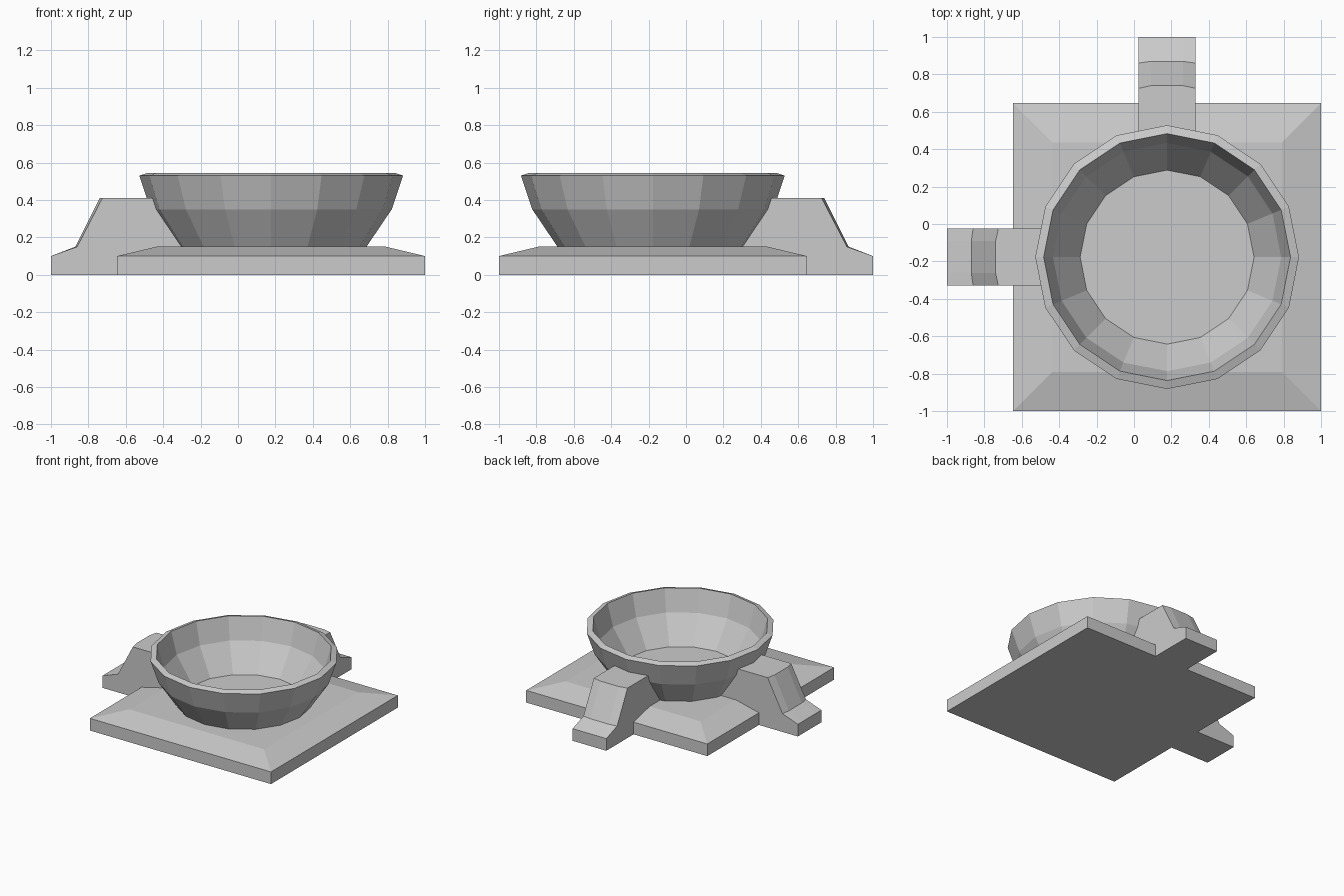
import bpy, bmesh
from math import cos, sin, pi
from mathutils import Matrix, Vector

if "Cube" in bpy.data.objects:
    bpy.data.objects.remove(bpy.data.objects["Cube"])

CENTRE = Vector((0.177, -0.177, 0))


def make_object(name, bm, turn=0.0):
    bmesh.ops.recalc_face_normals(bm, faces=bm.faces)
    bm.transform(Matrix.Translation(CENTRE) @ Matrix.Rotation(turn, 4, 'Z'))
    mesh = bpy.data.meshes.new(name)
    bm.to_mesh(mesh)
    bm.free()
    obj = bpy.data.objects.new(name, mesh)
    bpy.context.collection.objects.link(obj)
    return obj


def bridge(bm, a, b):
    n = len(a)
    for i in range(n):
        j = (i + 1) % n
        bm.faces.new((a[i], a[j], b[j], b[i]))


# Square base slab with a shallow sloped border
bm = bmesh.new()
rings = []
for half, z in [(0.823, 0), (0.823, 0.1), (0.613, 0.15)]:
    rings.append([bm.verts.new((sx * half, sy * half, z))
                  for sx, sy in [(-1, -1), (1, -1), (1, 1), (-1, 1)]])
for a, b in zip(rings, rings[1:]):
    bridge(bm, a, b)
bm.faces.new(rings[0])
bm.faces.new(rings[-1])
make_object("base_plate", bm)

# Sixteen-sided bowl wall; its floor is the top of the base
bm = bmesh.new()
wall = [(0.51, 0.15), (0.645, 0.35), (0.705, 0.53),
        (0.66, 0.545), (0.61, 0.365), (0.465, 0.15)]
rings = [[bm.verts.new((r * cos(i * pi / 8), r * sin(i * pi / 8), z))
          for i in range(16)] for r, z in wall]
for a, b in zip(rings, rings[1:] + rings[:1]):
    bridge(bm, a, b)
make_object("bowl", bm)


# Stepped buttress: side profile swept across its width, creases bowed outward
def buttress(name, turn):
    bm = bmesh.new()
    sections = []
    for v, low, top in [(-0.153, 1.037, 0.902), (-0.085, 1.047, 0.917),
                        (0.085, 1.047, 0.917), (0.153, 1.037, 0.902)]:
        profile = [(0.82, 0), (1.177, 0), (1.177, 0.1), (low, 0.15),
                   (top, 0.41), (0.628, 0.41), (0.61, 0.35),
                   (0.472, 0.15), (0.472, 0.12), (0.8, 0.05)]
        sections.append([bm.verts.new((u, v, z)) for u, z in profile])
    for a, b in zip(sections, sections[1:]):
        bridge(bm, a, b)
    bm.faces.new(sections[0])
    bm.faces.new(sections[-1])
    make_object(name, bm, turn)


buttress("left_buttress", pi)
buttress("back_buttress", pi / 2)
